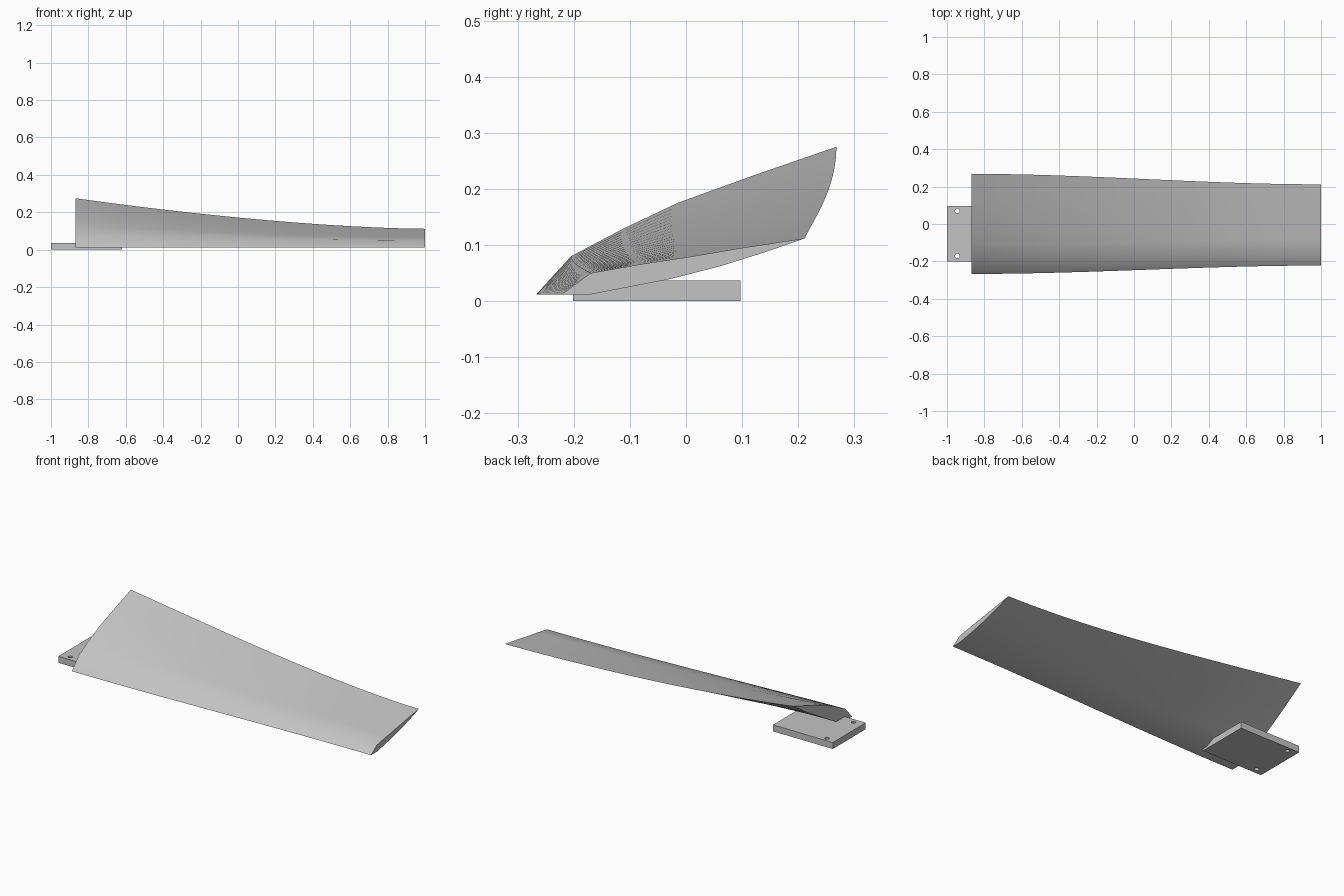
import bpy
import bmesh

cube = bpy.data.objects.get("Cube")
if cube:
    bpy.data.objects.remove(cube, do_unlink=True)

grey = bpy.data.materials.new("light_grey")
grey.use_nodes = True
colour = (0.55, 0.55, 0.55, 1)
grey.diffuse_color = colour
grey.node_tree.nodes["Principled BSDF"].inputs["Base Color"].default_value = colour


def add_object(name, bm):
    mesh = bpy.data.meshes.new(name)
    bmesh.ops.recalc_face_normals(bm, faces=bm.faces)
    bm.to_mesh(mesh)
    bm.free()
    obj = bpy.data.objects.new(name, mesh)
    bpy.context.collection.objects.link(obj)
    mesh.materials.append(grey)
    return obj


# Blade cross-sections (y, z): leading edge, over the top, trailing edge, underside
root = [(-0.267, 0.012), (-0.205, 0.08), (-0.11, 0.13), (-0.015, 0.175), (0.12, 0.224),
        (0.268, 0.275), (0.15, 0.197), (0.03, 0.125), (-0.09, 0.055), (-0.17, 0.012)]
tip = [(-0.222, 0.012), (-0.17, 0.05), (-0.08, 0.066), (0.0, 0.078), (0.1, 0.095),
       (0.212, 0.112), (0.14, 0.087), (0.06, 0.062), (-0.03, 0.039), (-0.17, 0.012)]

# Loft the twisted, tapering blade along x
bm = bmesh.new()
steps = 24
rings = []
for i in range(steps + 1):
    s = i / steps
    taper = s * s * (3 - 2 * s)
    twist = 1 - (1 - s) ** 1.6
    x = -0.868 + 1.868 * s
    rings.append([bm.verts.new((x, a[0] + (b[0] - a[0]) * taper, a[1] + (b[1] - a[1]) * twist))
                  for a, b in zip(root, tip)])
n = len(root)
for r0, r1 in zip(rings, rings[1:]):
    for j in range(n):
        k = (j + 1) % n
        bm.faces.new((r0[j], r0[k], r1[k], r1[j]))
bm.faces.new(rings[0])
bm.faces.new(rings[-1])
blade = add_object("blade", bm)
bpy.context.view_layer.objects.active = blade
blade.select_set(True)
bpy.ops.object.shade_smooth_by_angle(angle=0.6)
blade.select_set(False)

# Mounting plate under the root
bm = bmesh.new()
bmesh.ops.create_cube(bm, size=1)
bmesh.ops.scale(bm, vec=(0.38, 0.298, 0.037), verts=bm.verts)
bmesh.ops.translate(bm, vec=(-0.81, -0.052, 0.0185), verts=bm.verts)
plate = add_object("mounting_plate", bm)

# Bolt holes through the free end of the plate
for i, y in enumerate((-0.17, 0.07)):
    bm = bmesh.new()
    bmesh.ops.create_cone(bm, cap_ends=True, segments=24, radius1=0.012, radius2=0.012, depth=0.2)
    bmesh.ops.translate(bm, vec=(-0.945, y, 0), verts=bm.verts)
    cutter = add_object(f"bolt_hole_cutter_{i + 1}", bm)
    cutter.hide_render = True
    cutter.hide_set(True)
    cut = plate.modifiers.new("bolt_hole", "BOOLEAN")
    cut.operation = "DIFFERENCE"
    cut.solver = "EXACT"
    cut.object = cutter
